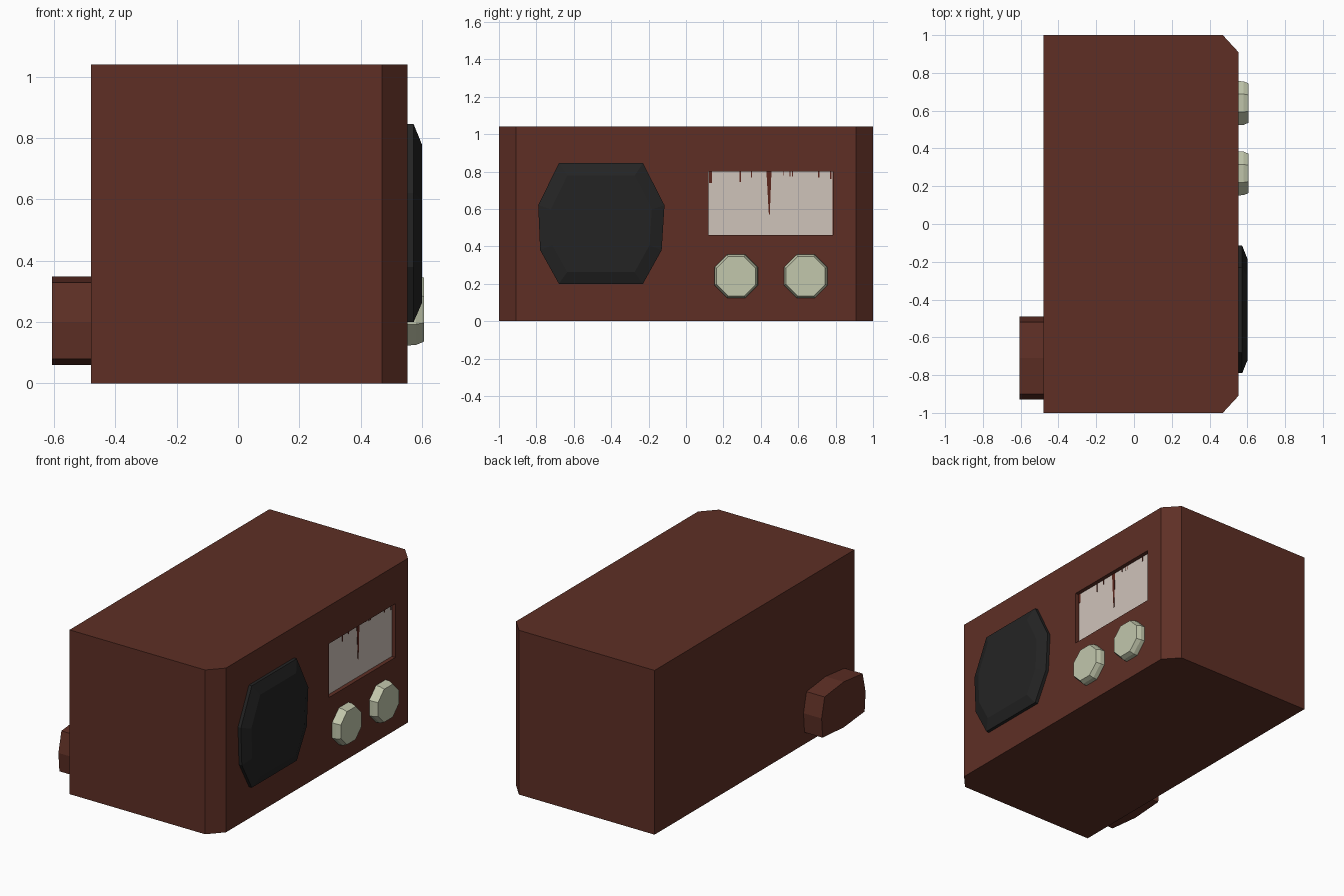
import bpy, bmesh, math

if "Cube" in bpy.data.objects:
    bpy.data.objects.remove(bpy.data.objects["Cube"])


def srgb(r, g, b):
    f = lambda c: c / 12.92 if c <= 0.04045 else ((c + 0.055) / 1.055) ** 2.4
    return (f(r / 255), f(g / 255), f(b / 255), 1)


def material(name, *rgb):
    m = bpy.data.materials.new(name)
    m.diffuse_color = srgb(*rgb)
    m.use_nodes = True
    m.node_tree.nodes["Principled BSDF"].inputs["Base Color"].default_value = m.diffuse_color
    return m


BROWN = material("brown_case", 94, 47, 37)
BLACK = material("black_cloth", 36, 36, 36)
CREAM = material("cream_knob", 194, 199, 172)
PALE = material("pale_dial", 207, 195, 186)
RED = material("dark_red_marks", 92, 38, 28)


def finish(name, bm, mat):
    bmesh.ops.recalc_face_normals(bm, faces=bm.faces)
    me = bpy.data.meshes.new(name)
    bm.to_mesh(me)
    bm.free()
    me.materials.append(mat)
    ob = bpy.data.objects.new(name, me)
    bpy.context.collection.objects.link(ob)
    return ob


def loft(name, profile, rings, mat):
    """Closed solid along x: (y, z) profile, rings of (x, scale about centre)."""
    bm = bmesh.new()
    n = len(profile)
    cy = sum(p[0] for p in profile) / n
    cz = sum(p[1] for p in profile) / n
    loops = [[bm.verts.new((x, cy + (y - cy) * s, cz + (z - cz) * s))
              for y, z in profile] for x, s in rings]
    for a, b in zip(loops, loops[1:]):
        for i in range(n):
            bm.faces.new((a[i], a[(i + 1) % n], b[(i + 1) % n], b[i]))
    bm.faces.new(loops[0])
    bm.faces.new(loops[-1])
    return finish(name, bm, mat)


def rect(y0, y1, z0, z1):
    return [(y0, z0), (y1, z0), (y1, z1), (y0, z1)]


# Case: plan outline with two chamfered corners, pulled up
bm = bmesh.new()
plan = [(-0.48, -1), (0.47, -1), (0.553, -0.91), (0.553, 0.91), (0.47, 1), (-0.48, 1)]
base = bm.faces.new([bm.verts.new((x, y, 0)) for x, y in plan])
up = bmesh.ops.extrude_face_region(bm, geom=[base])["geom"]
bmesh.ops.translate(bm, vec=(0, 0, 1.04),
                    verts=[v for v in up if isinstance(v, bmesh.types.BMVert)])
if not any(f.normal.z < -0.5 or all(v.co.z == 0 for v in f.verts) for f in bm.faces):
    bm.faces.new([v for v in bm.verts if v.co.z == 0])
case = finish("case", bm, BROWN)

# Dial window recess
cutter = loft("dial_cutter", rect(0.12, 0.785, 0.46, 0.80), [(0.525, 1), (0.7, 1)], BROWN)
cutter.hide_render = True
cutter.hide_viewport = True
cut = case.modifiers.new("dial_recess", "BOOLEAN")
cut.operation = "DIFFERENCE"
cut.solver = "EXACT"
cut.object = cutter

# Dial plate, needle and scale marks
loft("dial_plate", rect(0.121, 0.784, 0.461, 0.799), [(0.522, 1), (0.529, 1)], PALE)
loft("dial_needle", [(0.43, 0.799), (0.443, 0.57), (0.448, 0.57), (0.457, 0.799)],
     [(0.527, 1), (0.531, 1)], RED)
for y, w, length in [(0.13, 0.016, 0.06), (0.29, 0.006, 0.055), (0.35, 0.006, 0.03),
                     (0.52, 0.005, 0.02), (0.555, 0.005, 0.025), (0.57, 0.005, 0.025),
                     (0.71, 0.006, 0.03), (0.775, 0.008, 0.04)]:
    loft("scale_mark", rect(y - w / 2, y + w / 2, 0.799 - length, 0.799),
         [(0.527, 1), (0.531, 1)], RED)

# Speaker
loft("speaker", [(-0.68, 0.845), (-0.23, 0.845), (-0.115, 0.62), (-0.13, 0.38),
                 (-0.23, 0.20), (-0.68, 0.20), (-0.78, 0.38), (-0.79, 0.62)],
     [(0.54, 1), (0.573, 1), (0.60, 0.8)], BLACK)

# Two octagonal knobs
for label, y in (("left_knob", 0.268), ("right_knob", 0.64)):
    ring = [(y + 0.127 * math.cos(math.radians(22.5 + 45 * i)),
             0.24 + 0.127 * math.sin(math.radians(22.5 + 45 * i))) for i in range(8)]
    loft(label, ring, [(0.54, 1), (0.58, 0.98), (0.606, 0.89)], CREAM)

# Barrel-shaped block on the back
loft("rear_block", [(-0.52, 0.325), (-0.71, 0.348), (-0.90, 0.328), (-0.93, 0.20),
                    (-0.92, 0.08), (-0.71, 0.06), (-0.50, 0.075), (-0.49, 0.20)],
     [(-0.47, 1), (-0.607, 1)], BROWN)
